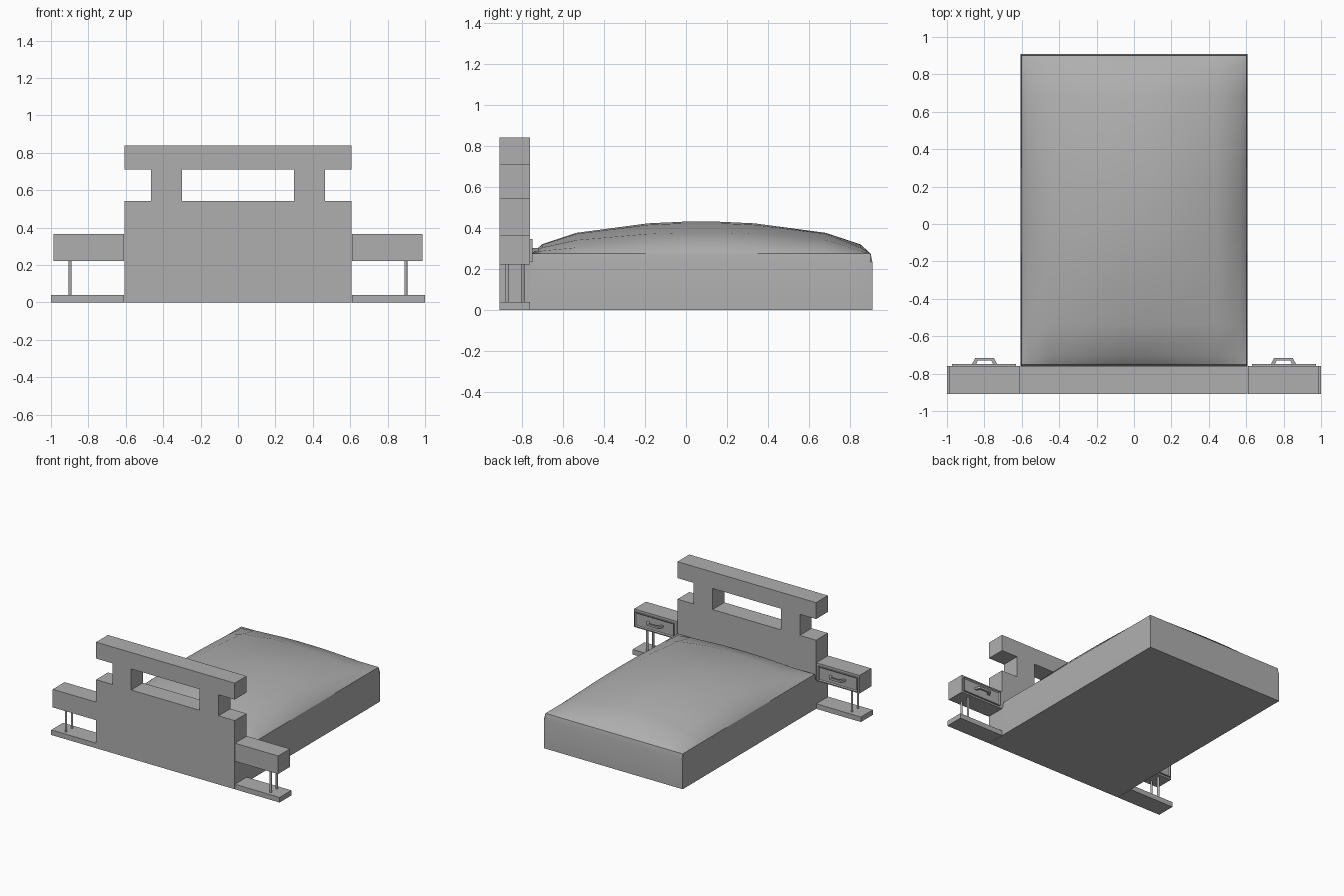
import bpy, bmesh
from mathutils import Vector

if "Cube" in bpy.data.objects:
    bpy.data.objects.remove(bpy.data.objects["Cube"])

Y0, Y1, YF = -0.908, -0.76, 0.908   # headboard front, headboard back, foot of bed
grey = bpy.data.materials.new("dark_grey")
grey.diffuse_color = (.43, .43, .43, 1)
grey.use_nodes = True
grey.node_tree.nodes["Principled BSDF"].inputs["Base Color"].default_value = grey.diffuse_color


def finish(name, bm, mirror=False):
    bmesh.ops.recalc_face_normals(bm, faces=bm.faces)
    me = bpy.data.meshes.new(name)
    bm.to_mesh(me)
    bm.free()
    me.materials.append(grey)
    ob = bpy.data.objects.new(name, me)
    bpy.context.collection.objects.link(ob)
    if mirror:
        ob.modifiers.new("Mirror", 'MIRROR').use_axis[0] = True
    return ob


def add_box(bm, lo, hi):
    lo, hi = Vector(lo), Vector(hi)
    verts = bmesh.ops.create_cube(bm, size=1)['verts']
    for v in verts:
        v.co = Vector(((lo[i] + hi[i]) / 2 + v.co[i] * (hi[i] - lo[i]) for i in range(3)))
    return verts


def box(name, lo, hi):
    bm = bmesh.new()
    add_box(bm, lo, hi)
    return finish(name, bm, mirror=True)


# Headboard: half outline extruded in depth, then mirrored
outline = [(0, 0), (.607, 0), (.607, .543), (.465, .543), (.465, .71), (.607, .71),
           (.607, .84), (0, .84), (0, .71), (.3, .71), (.3, .543), (0, .543)]
bm = bmesh.new()
face = bm.faces.new([bm.verts.new((x, Y0, z)) for x, z in outline])
ext = bmesh.ops.extrude_face_region(bm, geom=[face], use_keep_orig=True)
for g in ext['geom']:
    if isinstance(g, bmesh.types.BMVert):
        g.co.y = Y1
seam = [f for f in bm.faces if all(abs(v.co.x) < 1e-5 for v in f.verts)]
bmesh.ops.delete(bm, geom=seam, context='FACES_ONLY')
finish("headboard", bm, mirror=True)

# Mattress: a grid with a crowned top, straight sides and a flat bottom
half = [(.11, 1), (.31, .95), (.73, .65), (.93, .29), (.99, 0), (1, 0)]
stations = [(-u, h) for u, h in reversed(half)] + half
n = len(stations)
cy, hy, hx = (Y1 + YF) / 2, (YF - Y1) / 2, .607
bm = bmesh.new()
grid = []
for i, (u, hu) in enumerate(stations):
    row = []
    for j, (v, hv) in enumerate(stations):
        rim = i in (0, n - 1) or j in (0, n - 1)
        z = .235 if rim else .275 + .155 * hu * hv
        row.append(bm.verts.new((u * hx, cy + v * hy, z)))
    grid.append(row)
for i in range(n - 1):
    for j in range(n - 1):
        bm.faces.new((grid[i][j], grid[i + 1][j], grid[i + 1][j + 1], grid[i][j + 1]))
border = [e for e in bm.edges if e.is_boundary]
ext = bmesh.ops.extrude_edge_only(bm, edges=border)
for g in ext['geom']:
    if isinstance(g, bmesh.types.BMVert):
        g.co.z = 0
bmesh.ops.holes_fill(bm, edges=[e for e in bm.edges if e.is_boundary], sides=0)
mattress = finish("mattress", bm)
bpy.context.view_layer.objects.active = mattress
mattress.select_set(True)
bpy.ops.object.shade_smooth_by_angle(angle=0.6)
# Crisp seam where the crown meets the sides
me = mattress.data
for e in me.edges:
    if all(abs(me.vertices[i].co.z - .275) < 1e-4 for i in e.vertices):
        e.use_edge_sharp = True

# Bedside cabinets and floor plinths on both sides
box("bedside_cabinet", (.609, Y0, .222), (.987, Y1, .365))
box("bedside_plinth", (.609, Y0, 0), (1.0, Y1, .04))

# Thin round posts between plinth and cabinet
bm = bmesh.new()
for y in (-.872, -.796):
    ring = bmesh.ops.create_cone(bm, cap_ends=True, segments=12, radius1=.008,
                                 radius2=.008, depth=.182)['verts']
    bmesh.ops.translate(bm, verts=ring, vec=(.897, y, .131))
finish("bedside_posts", bm, mirror=True)

# Drawer fronts with a recessed panel, facing the foot of the bed
bm = bmesh.new()
add_box(bm, (.632, Y1, .235), (.974, Y1 + .011, .347))
bm.normal_update()
front = max(bm.faces, key=lambda f: f.calc_center_median().y)
bmesh.ops.inset_region(bm, faces=[front], thickness=.012)
bmesh.ops.translate(bm, verts=front.verts, vec=(0, -.007, 0))
finish("drawer_front", bm, mirror=True)

# Drawer handles: square bar swept along a trapezoid path
path = [(.727, -.758, .75), (.749, -.717, .762), (.849, -.717, .836), (.871, -.758, .848)]
bm = bmesh.new()
rings = []
for x, y, xi in path:
    yi = y if y < -.75 else y - .014
    rings.append([bm.verts.new(p) for p in ((x, y, .286), (xi, yi, .286),
                                            (xi, yi, .302), (x, y, .302))])
for a, b in zip(rings, rings[1:]):
    for k in range(4):
        bm.faces.new((a[k], a[(k + 1) % 4], b[(k + 1) % 4], b[k]))
bm.faces.new(rings[0])
bm.faces.new(rings[-1])
finish("drawer_handle", bm, mirror=True)
